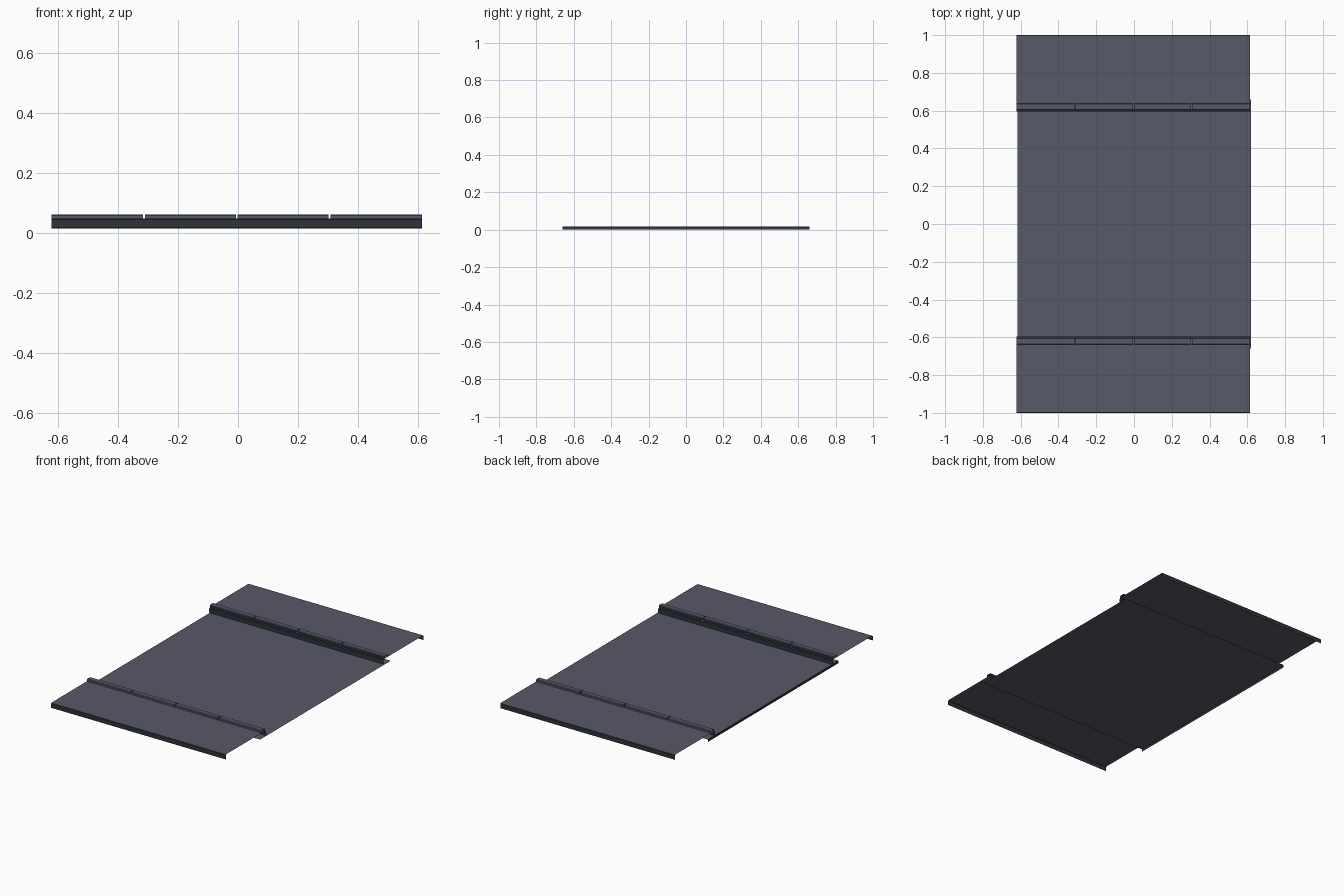
import bpy

if "Cube" in bpy.data.objects:
    bpy.data.objects.remove(bpy.data.objects["Cube"])

def material(name, rgb):
    m = bpy.data.materials.new(name)
    m.diffuse_color = (*rgb, 1)
    m.use_nodes = True
    m.node_tree.nodes["Principled BSDF"].inputs["Base Color"].default_value = m.diffuse_color
    return m

slate = material("slate grey", (0.095, 0.10, 0.138))
dark = material("dark grey", (0.027, 0.034, 0.040))

X0, X1 = -0.622, 0.614   # common extent of the folded sheets


def strip(name, profile, x0, x1, dark_segments=()):
    """Sweep an open (y, z) profile along x as a thin folded sheet."""
    n = len(profile)
    verts = [(x, y, z) for x in (x0, x1) for y, z in profile]
    faces = [(i, i + 1, n + i + 1, n + i) for i in range(n - 1)]
    me = bpy.data.meshes.new(name)
    me.from_pydata(verts, [], faces)
    me.materials.append(slate)
    me.materials.append(dark)
    for i in dark_segments:
        me.polygons[i].material_index = 1
    ob = bpy.data.objects.new(name, me)
    bpy.context.collection.objects.link(ob)
    return ob


# Central floor sheet, running a little way under both side panels
strip("floor_sheet", [(0.66, 0.016), (-0.66, 0.016)], -0.617, 0.619)

# Turned-down end flange of the floor
me = bpy.data.meshes.new("floor_end_flange")
me.from_pydata([(-0.617, y, z) for y, z in
                ((-0.66, 0), (0.66, 0), (0.66, 0.016), (-0.66, 0.016))],
               [], [(3, 2, 1, 0)])
me.materials.append(dark)
bpy.context.collection.objects.link(bpy.data.objects.new("floor_end_flange", me))

for s, side in ((-1, "front"), (1, "back")):
    # Raised side panel with folded outer flange
    panel = [(0.605, 0.049), (0.994, 0.049), (1.0, 0.045), (1.0, 0.017)]
    pts = [(s * y, z) for y, z in panel]
    strip(side + "_side_panel", pts, X0, X1, (1, 2))

    # Inner step wall between the floor and the raised strip
    wall = [(0.596, 0.016), (0.596, 0.042), (0.603, 0.046)]
    strip(side + "_step_wall", [(s * y, z) for y, z in wall], X0, X1, (0, 1))

    # Four clip strips, separated by narrow slits, capping the step
    clip = [(0.603, 0.046), (0.603, 0.059), (0.607, 0.063),
            (0.635, 0.063), (0.639, 0.059), (0.639, 0.049)]
    pitch = (X1 - X0) / 4
    for k in range(4):
        a = X0 + k * pitch + (0.003 if k else 0)
        b = X0 + (k + 1) * pitch - (0.003 if k < 3 else 0)
        strip(f"{side}_clip_strip_{k + 1}", [(s * y, z) for y, z in clip],
              a, b, (0,))
